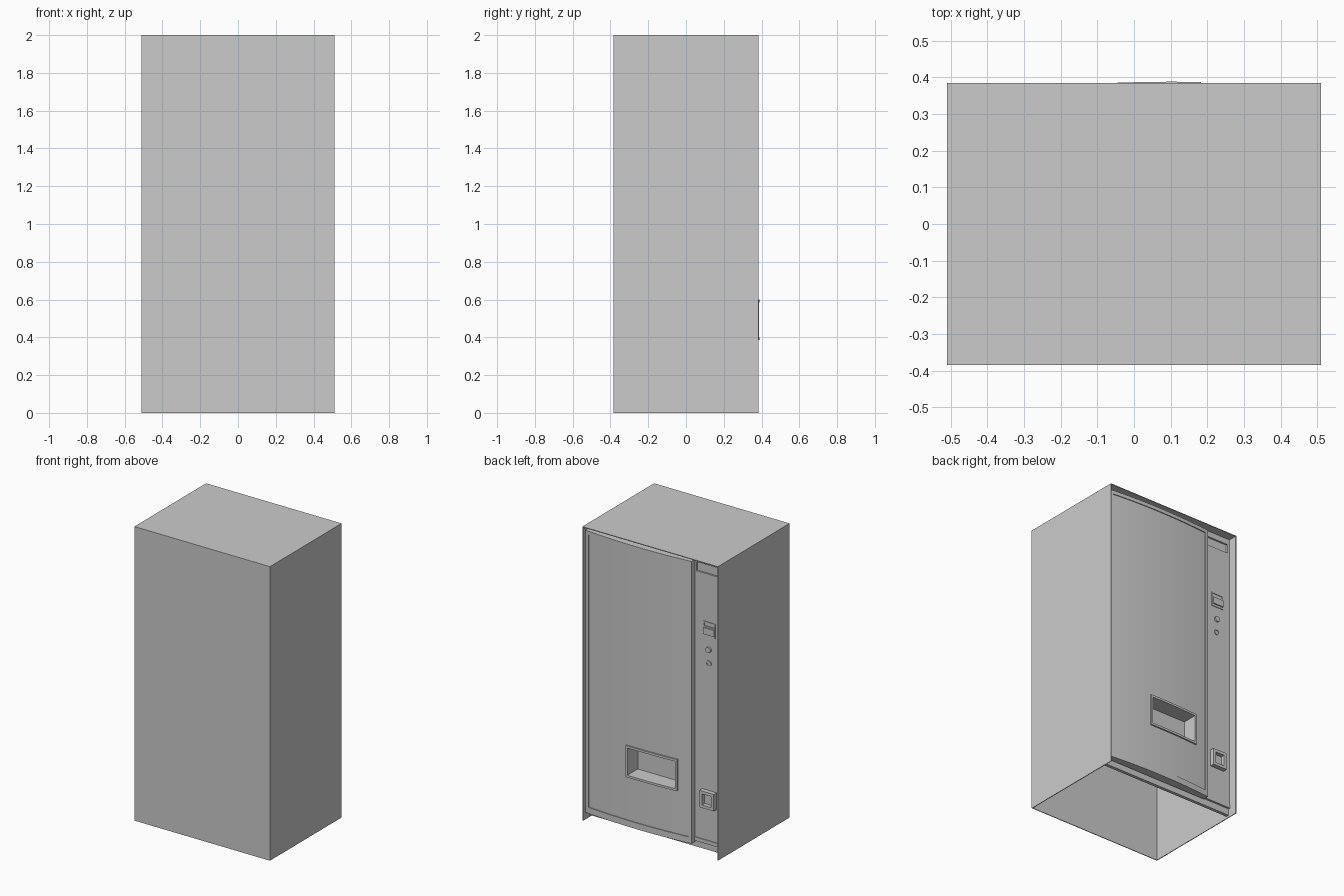
import bpy, bmesh, math
from mathutils import Vector

if "Cube" in bpy.data.objects:
    bpy.data.objects.remove(bpy.data.objects["Cube"])

W, Y, H = 0.51, 0.385, 2.0      # half width, half depth, height
COL = 0.325                     # plane of the recessed control column
DX0, DX1 = -0.296, 0.5          # door sides


def finish(name, bm):
    bmesh.ops.recalc_face_normals(bm, faces=bm.faces)
    me = bpy.data.meshes.new(name)
    bm.to_mesh(me)
    bm.free()
    ob = bpy.data.objects.new(name, me)
    bpy.context.collection.objects.link(ob)
    return ob


def box(name, x0, x1, y0, y1, z0, z1):
    bm = bmesh.new()
    bmesh.ops.create_cube(bm, size=1)
    for v in bm.verts:
        v.co = Vector(((x0 + x1) / 2 + v.co.x * (x1 - x0),
                       (y0 + y1) / 2 + v.co.y * (y1 - y0),
                       (z0 + z1) / 2 + v.co.z * (z1 - z0)))
    return finish(name, bm)


def bow(x):
    t = (x - (DX0 + DX1) / 2) / ((DX1 - DX0) / 2)
    return 0.364 + 0.02 * (1 - t * t)


def bowed(name, x0, x1, z0, z1, back, front, follow=False, n=12):
    """Slab whose front (and optionally back) follows the door's bow."""
    cuts = [DX0 + (DX1 - DX0) * i / n for i in range(n + 1)]
    xs = [x0] + [x for x in cuts if x0 + 1e-4 < x < x1 - 1e-4] + [x1]

    def y(x):   # height on the faceted bow
        i = max(0, min(n - 1, int((x - DX0) / (DX1 - DX0) * n)))
        a, b = cuts[i], cuts[i + 1]
        return bow(a) + (bow(b) - bow(a)) * (x - a) / (b - a)
    rear = [(x, y(x) + back if follow else back) for x in reversed(xs)]
    if not follow:
        rear = [rear[0], rear[-1]]
    bm = bmesh.new()
    f = bm.faces.new([bm.verts.new((px, py, z0)) for px, py in
                      [(x, y(x) + front) for x in xs] + rear])
    r = bmesh.ops.extrude_face_region(bm, geom=[f])
    bmesh.ops.translate(bm, vec=(0, 0, z1 - z0), verts=[
        v for v in r['geom'] if isinstance(v, bmesh.types.BMVert)])
    return finish(name, bm)


def cut(ob, *cutters):
    for c in cutters:
        c.hide_render = True
        c.display_type = 'WIRE'
        c.hide_set(True)
        m = ob.modifiers.new('cut', 'BOOLEAN')
        m.operation, m.solver, m.object = 'DIFFERENCE', 'EXACT', c


def disc(name, x, z, r, y0, y1):
    bpy.ops.mesh.primitive_cylinder_add(
        vertices=20, radius=r, depth=y1 - y0,
        location=(x, (y0 + y1) / 2, z), rotation=(math.pi / 2, 0, 0))
    ob = bpy.context.object
    ob.name = name
    return ob


# cabinet shell: thin sheet, open at the front and bottom
T = 0.005
cabinet = box('cabinet', -W, W, -Y, Y, 0, H)
cut(cabinet, box('cabinet_hollow', -W + T, W - T, -Y + T, Y + 0.1, -0.1, H - T))

# front panel behind the door, carrying the control column
front = box('front_panel', -W + T, W - T, COL - 0.025, COL, 0.08, H - T)
kick = box('kick_plate', -W + T, W - T, COL - 0.03, COL - 0.008, 0.015, 0.08)

# bowed door with a shallow framed panel
door = bowed('door', DX0, DX1, 0.05, 1.97, COL, 0)
panel_cut = bowed('door_panel_cutter', -0.275, 0.478, 0.092, 1.945, -0.006, 0.03, True)

# delivery opening, its surround and the bin behind it
opening = box('delivery_cutter', -0.18, 0.17, 0.275, 0.45, 0.4, 0.585)
surround = bowed('delivery_surround', -0.195, 0.183, 0.385, 0.6, COL + 0.02, 0.004)
housing = box('delivery_bin', -0.19, 0.18, 0.268, COL - 0.003, 0.392, 0.593)
cut(door, panel_cut, opening)
for part in (surround, housing):
    cut(part, opening)

# recessed display at the top of the column
display_cut = box('display_cutter', -0.487, -0.305, COL - 0.012, COL + 0.05, 1.895, 1.956)
cut(front, opening, display_cut)

# note slot plate with a slit and a lip
plate = box('note_plate', -0.45, -0.36, COL - 0.005, COL + 0.004, 1.47, 1.57)
cut(plate, box('note_slit_cutter', -0.445, -0.365, COL - 0.002, COL + 0.05, 1.54, 1.56))
box('note_lip', -0.445, -0.365, COL, COL + 0.012, 1.485, 1.53)

# coin button and round lock
disc('coin_button', -0.4, 1.383, 0.019, COL - 0.005, COL + 0.012)
lock = disc('lock_ring', -0.4, 1.29, 0.019, COL - 0.005, COL + 0.006)
cut(lock, disc('lock_cutter', -0.4, 1.29, 0.013, COL + 0.001, COL + 0.05))

# coin return cup
cup = box('coin_return', -0.457, -0.35, COL - 0.005, COL + 0.03, 0.31, 0.425)
cut(cup, box('coin_return_cutter', -0.437, -0.37, COL + 0.002, COL + 0.08, 0.33, 0.405))

# trim strip at the foot of the column
box('column_foot', -W + T, DX0, COL - 0.02, COL + 0.006, 0.06, 0.085)
